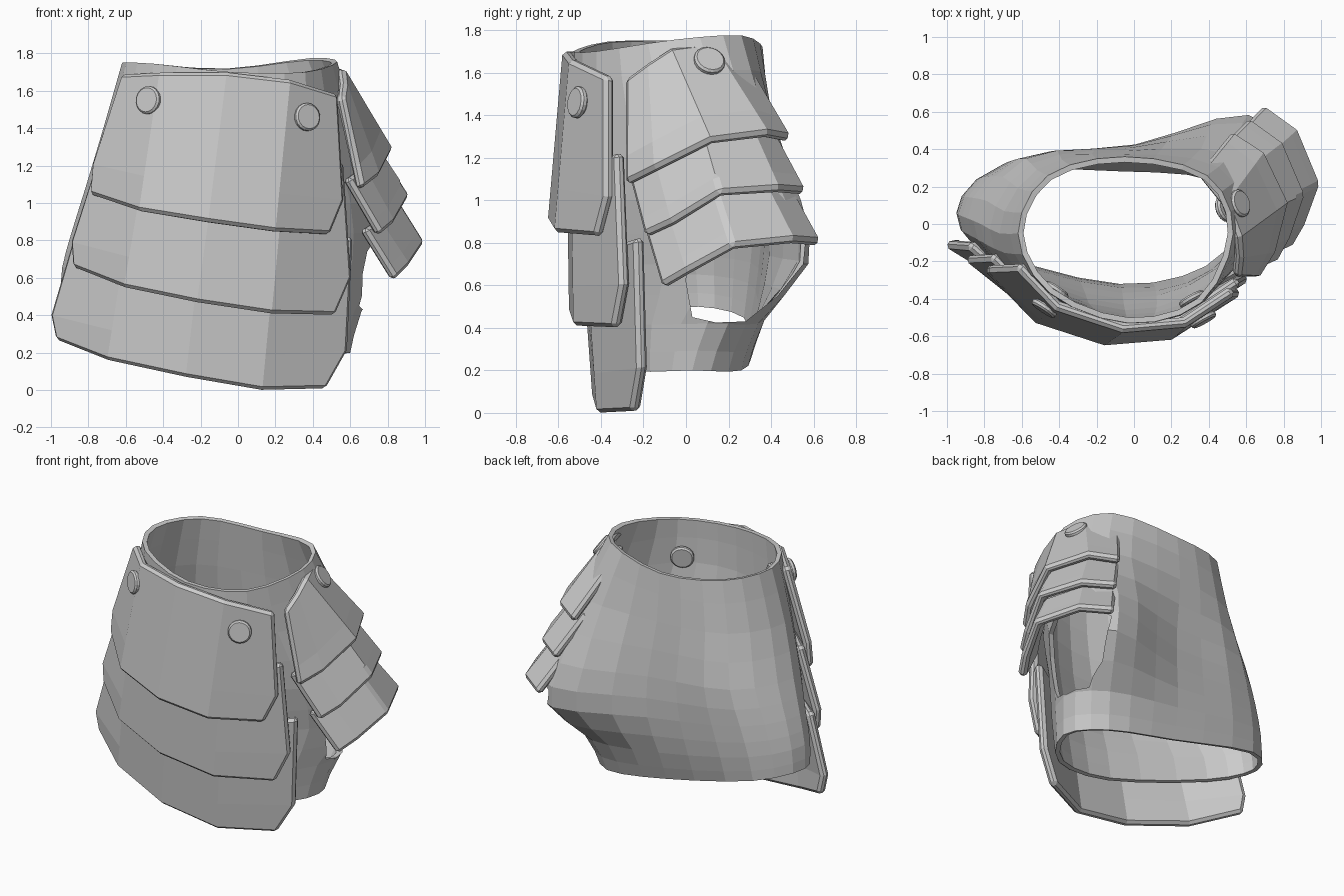
import bpy, bmesh
from mathutils import Vector

if "Cube" in bpy.data.objects:
    bpy.data.objects.remove(bpy.data.objects["Cube"])


def make_object(name, verts, faces):
    mesh = bpy.data.meshes.new(name)
    mesh.from_pydata(verts, [], faces)
    mesh.update()
    obj = bpy.data.objects.new(name, mesh)
    bpy.context.collection.objects.link(obj)
    return obj


def grid(name, rows, closed=False):
    """Skin a list of point rows (top to bottom) with quads."""
    n = len(rows[0])
    verts = [tuple(p) for row in rows for p in row]
    faces = []
    for r in range(len(rows) - 1):
        for c in range(n if closed else n - 1):
            d = (c + 1) % n
            faces.append((r * n + c, (r + 1) * n + c, (r + 1) * n + d, r * n + d))
    return make_object(name, verts, faces)


def thicken(obj, depth):
    m = obj.modifiers.new("thickness", 'SOLIDIFY')
    m.thickness, m.offset = depth, -1
    m.use_even_offset = False


def bevel(obj, width):
    m = obj.modifiers.new("edge", 'BEVEL')
    m.width, m.segments = width, 1
    m.limit_method, m.angle_limit = 'ANGLE', 0.8


def spline(a, b, c, d, t):
    return 0.5 * (2 * b + (c - a) * t + (2 * a - 5 * b + 4 * c - d) * t * t
                  + (3 * b - a - 3 * c + d) * t ** 3)


def smooth_row(pts, steps, closed):
    n, out = len(pts), []
    for i in range(n if closed else n - 1):
        ids = [(i + k) % n if closed else min(max(i + k, 0), n - 1) for k in (-1, 0, 1, 2)]
        out += [spline(*[pts[j] for j in ids], s / steps) for s in range(steps)]
    return out if closed else out + [pts[-1]]


# Torso shell: height, rise toward the left, then eight outline points from the front
sections = [
    (1.70, 0.0, [(-.03, -.53), (.36, -.42), (.53, -.05), (.39, .26), (-.05, .36), (-.46, .26), (-.62, -.05), (-.45, -.37)]),
    (1.40, 0.0, [(-.04, -.53), (.38, -.41), (.65, .05), (.52, .37), (-.05, .39), (-.52, .29), (-.72, -.05), (-.52, -.34)]),
    (1.00, .06, [(-.05, -.49), (.45, -.32), (.81, .20), (.58, .54), (0, .42), (-.58, .35), (-.82, 0), (-.62, -.29)]),
    (0.70, .12, [(-.06, -.43), (.46, -.26), (.82, .28), (.62, .575), (0, .42), (-.65, .34), (-.89, .03), (-.66, -.25)]),
    (0.42, .19, [(-.07, -.37), (.42, -.27), (.66, .10), (.48, .34), (-.05, .37), (-.70, .32), (-.94, .05), (-.73, -.20)]),
    (0.20, .24, [(-.08, -.35), (.40, -.25), (.60, .03), (.42, .26), (-.07, .31), (-.72, .30), (-.95, .06), (-.74, -.18)]),
]
neck_lift = [0, 0, .055, .075, .02, .04, .05, .045]
rings = []
for k, (z, rise, outline) in enumerate(sections):
    pts = [Vector((x, y, z + rise * max(0, .3 - x) + (up if k == 0 else 0)))
           for (x, y), up in zip(outline, neck_lift)]
    rings.append(smooth_row(pts, 3, True))
columns = [smooth_row(list(col), 2, False) for col in zip(*rings)]
torso = grid("torso_shell", list(zip(*columns)), True)
thicken(torso, .03)

# Arm opening cut through the right side
hole = [(0, .62), (.03, .45), (.14, .425), (.28, .43), (.43, .55), (.55, .70),
        (.56, .80), (.47, .89), (.26, .93), (.08, .85), (.01, .74)]
n = len(hole)
cutter = make_object("arm_cutter", [(x, y, z) for x in (.52, 1.3) for y, z in hole],
                     [tuple(range(n))[::-1], tuple(range(n, 2 * n))]
                     + [(i, (i + 1) % n, n + (i + 1) % n, n + i) for i in range(n)])
bm = bmesh.new()
bm.from_mesh(cutter.data)
bmesh.ops.recalc_face_normals(bm, faces=bm.faces)
bm.to_mesh(cutter.data)
bm.free()
cutter.hide_render = True
cut = torso.modifiers.new("arm_opening", 'BOOLEAN')
cut.operation, cut.solver, cut.object = 'DIFFERENCE', 'EXACT', cutter
bpy.context.view_layer.update()
baked = bpy.data.meshes.new_from_object(
    torso.evaluated_get(bpy.context.evaluated_depsgraph_get()))
torso.modifiers.clear()
torso.data = baked
bpy.data.objects.remove(cutter)


def plate(name, top, bottom, flare=0, chamfer=0):
    """Overlapping curved plate between a top and a bottom edge."""
    top, bottom = [Vector(p) for p in top], [Vector(p) for p in bottom]
    mid = [a.lerp(b, .75) for a, b in zip(top, bottom)]
    mid[0].x -= flare
    mid[-1].x += flare * .3
    bottom[-1] = bottom[-1].lerp(bottom[-2], chamfer)
    obj = grid(name, [top, mid, bottom], False)
    thicken(obj, .055)
    bevel(obj, .018)


# Three front plates, left to right
plate("front_plate_upper",
      [(-.63, -.24, 1.69), (-.42, -.46, 1.70), (-.06, -.58, 1.70), (.28, -.55, 1.66), (.54, -.38, 1.58)],
      [(-.80, -.25, 1.05), (-.53, -.53, .96), (-.16, -.65, .90), (.20, -.62, .85), (.57, -.38, .83)], .03, .2)
plate("front_plate_middle",
      [(-.77, -.19, 1.20), (-.50, -.45, 1.20), (-.12, -.56, 1.18), (.25, -.54, 1.15), (.57, -.33, 1.22)],
      [(-.89, -.20, .66), (-.61, -.43, .55), (-.22, -.55, .47), (.18, -.53, .41), (.61, -.30, .40)], .04, .2)
plate("front_plate_lower",
      [(-.89, -.13, .80), (-.60, -.38, .80), (-.20, -.49, .76), (.20, -.47, .74), (.62, -.24, .82)],
      [(-.98, -.12, .27), (-.70, -.31, .16), (-.28, -.44, .07), (.13, -.42, .0), (.56, -.22, .01)], .05, .2)

# Three right shoulder plates, front to back; each tucks under the one above
edge = [(.57, -.29, 1.57), (.58, -.18, 1.65), (.57, -.07, 1.72), (.50, .12, 1.745), (.36, .29, 1.66)]
lower_edges = {
    "upper": [(.67, -.29, 1.08), (.76, -.15, 1.15), (.83, .12, 1.285), (.70, .39, 1.32), (.53, .50, 1.30)],
    "middle": [(.77, -.20, .84), (.84, -.07, .90), (.92, .16, 1.04), (.80, .44, 1.06), (.62, .57, 1.05)],
    "lower": [(.85, -.12, .60), (.92, 0, .67), (1.0, .22, .79), (.88, .51, .82), (.70, .64, .81)],
}
tuck = [Vector(v) * .065 for v in ((.9, -.2, .3), (.85, -.1, .5), (.8, .15, .55), (.6, .6, .5), (.5, .75, .4))]
for part, low in lower_edges.items():
    plate(f"shoulder_plate_{part}", edge, low)
    edge = [Vector(a).lerp(Vector(b), .85) - t for a, b, t in zip(edge, low, tuck)]


# Rivets: a disc outside the plate and a matching one inside the shell
def rivet(name, centre, normal, inset):
    normal = Vector(normal).normalized()
    for side, offset in (("outer", 0), ("inner", -inset)):
        bpy.ops.mesh.primitive_cylinder_add(
            vertices=18, radius=.075, depth=.036,
            location=Vector(centre) + normal * offset,
            rotation=normal.to_track_quat('Z', 'Y').to_euler())
        obj = bpy.context.object
        obj.name = f"{name}_{side}"
        bevel(obj, .01)


rivet("front_rivet_left", (-.48, -.45, 1.55), (-.55, -.83, .12), .115)
rivet("front_rivet_right", (.37, -.51, 1.46), (.48, -.86, .12), .125)
rivet("shoulder_rivet", (.565, .11, 1.655), (.75, .25, .6), .10)
